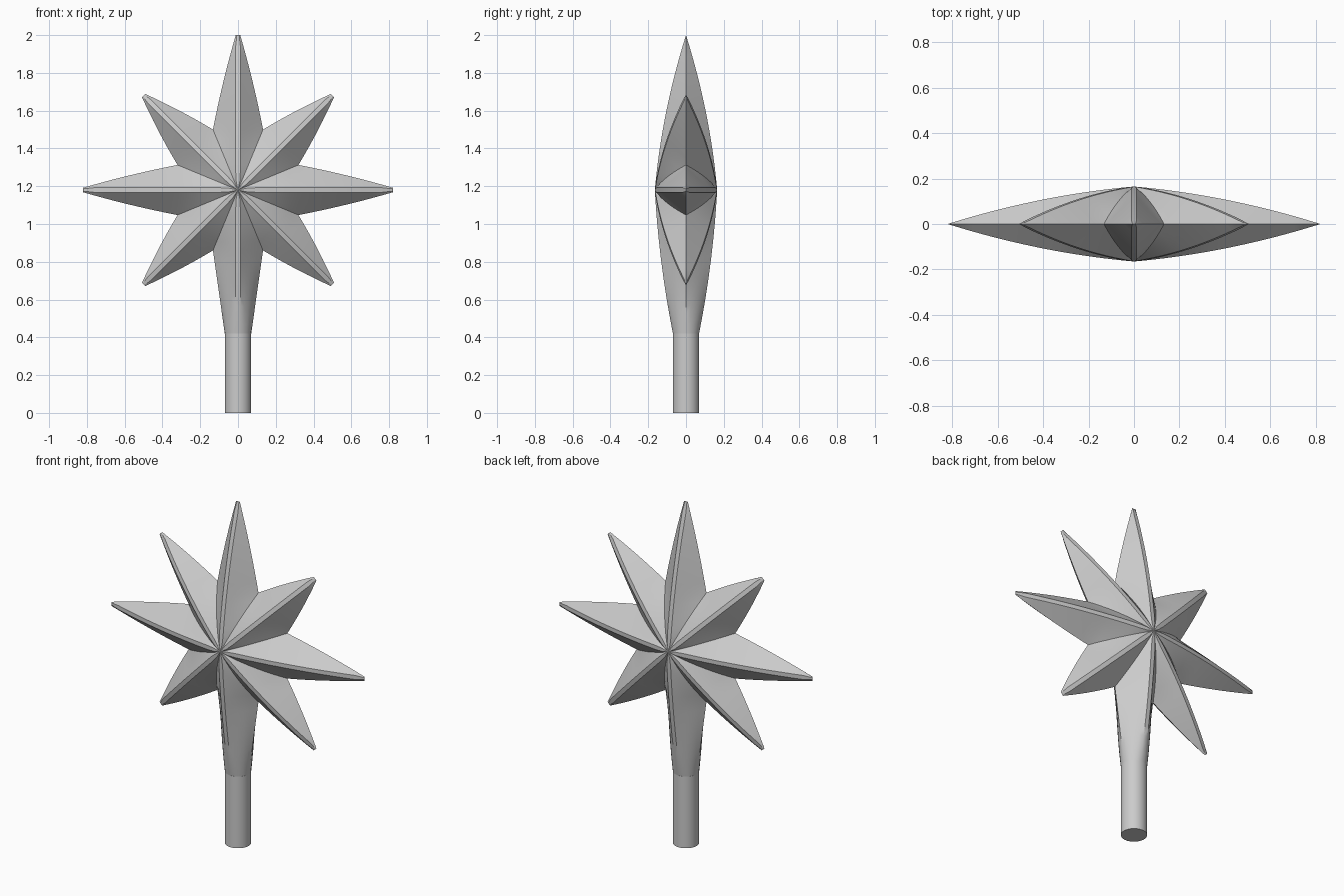
import bpy, bmesh, math

if "Cube" in bpy.data.objects:
    bpy.data.objects.remove(bpy.data.objects["Cube"])

CZ, DEPTH, RIDGE = 1.18, 0.165, 0.012   # star centre, half thickness, half ridge width
VALLEY = 0.32                           # distance along a ray where neighbours part
TAN = math.tan(math.pi / 8)
HANDLE_R, HANDLE_TOP = 0.07, 0.42
N = 5                                   # columns per ray flank


def lerp(a, b, t):
    return a + (b - a) * t


def half_section(u, length, tip_w, tip_h, round_end):
    """Half cross-section of a ray: (across, height) from ridge to edge."""
    t = u / length
    h = lerp(DEPTH, tip_h, 0.44 * t + 0.56 * t * t)
    if u <= VALLEY:
        s = u / VALLEY
        w, edge, m = u * TAN, DEPTH * (1 - 0.5 * s - 0.5 * s * s), 0
    else:
        s = (u - VALLEY) / (length - VALLEY)
        w = lerp(VALLEY * TAN, tip_w, s if round_end else 0.8 * s + 0.2 * s * s)
        edge, m = 0, (s ** 1.5 if round_end else 0)
    c = min(RIDGE, w * 0.5)
    pts = []
    for k in range(N + 1):
        f = k / N
        a = lerp(math.acos(c / max(w, c * 1.01, 1e-6)), 0, f) if w > 0 else 0
        pts.append((lerp(lerp(c, w, f), w * math.cos(a), m),
                    lerp(lerp(h, edge, f), h * math.sin(a), m)))
    return pts


def add_ray(bm, angle, length, tip_w=RIDGE, tip_h=0.0, round_end=False):
    d, p = (math.cos(angle), math.sin(angle)), (-math.sin(angle), math.cos(angle))
    us = [VALLEY * i / 7 for i in range(8)]
    us += [lerp(VALLEY, length, i / 9) for i in range(1, 10)]
    for side in (-1, 1):
        rows = []
        for u in us:
            half = half_section(u, length, tip_w, tip_h, round_end)
            row = [(-v, h) for v, h in reversed(half)] + half
            rows.append([bm.verts.new((d[0] * u + p[0] * v, side * h,
                                       CZ + d[1] * u + p[1] * v)) for v, h in row])
        for r0, r1 in zip(rows, rows[1:]):
            for k in range(len(r0) - 1):
                bm.faces.new((r0[k], r0[k + 1], r1[k + 1], r1[k]))


def smooth(ob):
    bpy.ops.object.select_all(action='DESELECT')
    ob.select_set(True)
    bpy.context.view_layer.objects.active = ob
    bpy.ops.object.shade_smooth_by_angle(angle=math.radians(30))


# Eight-pointed star; the lowest ray blends into the round handle
bm = bmesh.new()
for i in range(8):
    angle = i * math.pi / 4
    if i == 6:
        add_ray(bm, angle, CZ - HANDLE_TOP, HANDLE_R, HANDLE_R, True)
    else:
        add_ray(bm, angle, 0.82 if i % 2 == 0 else 0.707)
bmesh.ops.remove_doubles(bm, verts=bm.verts, dist=1e-5)
bmesh.ops.dissolve_degenerate(bm, edges=bm.edges, dist=1e-5)
bmesh.ops.recalc_face_normals(bm, faces=bm.faces)
mesh = bpy.data.meshes.new("star_head")
bm.to_mesh(mesh)
bm.free()
star = bpy.data.objects.new("star_head", mesh)
bpy.context.collection.objects.link(star)
smooth(star)

# Round handle
bpy.ops.mesh.primitive_cylinder_add(vertices=40, radius=HANDLE_R, depth=HANDLE_TOP,
                                    location=(0, 0, HANDLE_TOP / 2))
handle = bpy.context.object
handle.name = "handle"
smooth(handle)
